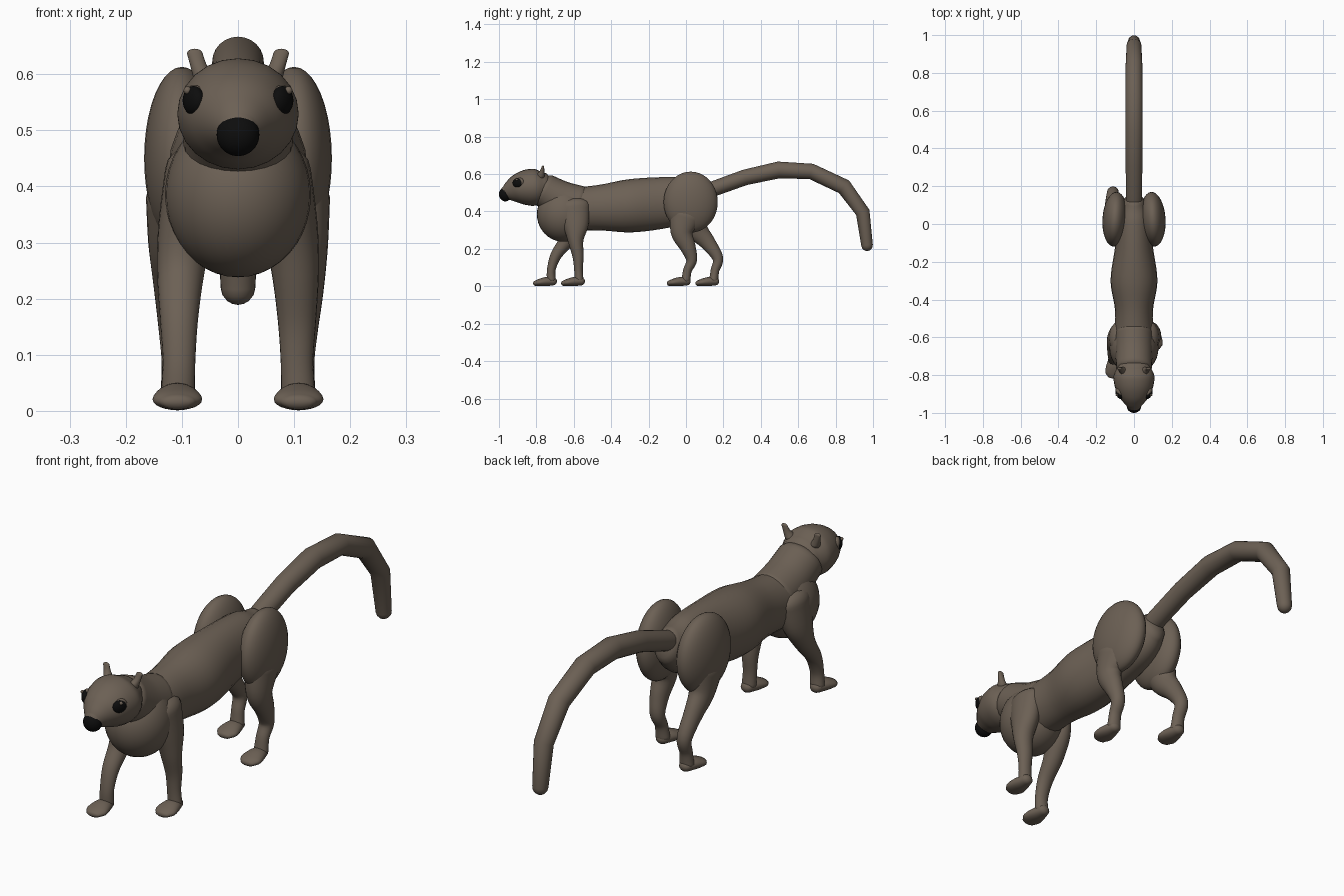
import bpy, bmesh, math
from mathutils import Vector, Matrix

cube = bpy.data.objects.get("Cube")
if cube:
    bpy.data.objects.remove(cube, do_unlink=True)


def material(name, color):
    m = bpy.data.materials.new(name)
    m.use_nodes = True
    m.diffuse_color = (*color, 1)
    m.node_tree.nodes["Principled BSDF"].inputs["Base Color"].default_value = (*color, 1)
    return m


FUR = material("brown fur", (0.15, 0.118, 0.09))
BLACK = material("black", (0.004, 0.004, 0.004))


def finish(name, bm, mat):
    bmesh.ops.recalc_face_normals(bm, faces=bm.faces)
    for f in bm.faces:
        f.smooth = True
    me = bpy.data.meshes.new(name)
    bm.to_mesh(me)
    bm.free()
    me.materials.append(mat)
    ob = bpy.data.objects.new(name, me)
    bpy.context.collection.objects.link(ob)
    return ob


def ball(name, center, radii, mat=FUR, turn=0.0, tilt=0.0):
    bm = bmesh.new()
    bmesh.ops.create_uvsphere(bm, u_segments=32, v_segments=20, radius=1)
    m = (Matrix.Translation(center) @ Matrix.Rotation(turn, 4, 'Z')
         @ Matrix.Rotation(tilt, 4, 'X') @ Matrix.Diagonal((*radii, 1)))
    bmesh.ops.transform(bm, matrix=m, verts=bm.verts)
    return finish(name, bm, mat)


def spline(pts, steps):
    """Catmull-Rom through all values of each point."""
    out = []
    n = len(pts)
    for i in range(n - 1):
        p0, p1, p2, p3 = (Vector(pts[max(0, min(n - 1, i + k))]) for k in (-1, 0, 1, 2))
        for s in range(steps):
            t = s / steps
            out.append(0.5 * (2 * p1 + (p2 - p0) * t + (2 * p0 - 5 * p1 + 4 * p2 - p3) * t ** 2
                              + (3 * p1 - p0 - 3 * p2 + p3) * t ** 3))
    out.append(Vector(pts[-1]))
    return out


def limb(name, pts, steps=5, sides=24, x=0.0, cap=1.0):
    """Tube through (x, y, z, half width, half depth) with rounded ends."""
    pts = [(p[0] + x, *p[1:]) for p in pts]
    line = spline(pts, steps) if steps > 1 else [Vector(p) for p in pts]
    pos = [Vector(p[:3]) for p in line]
    rings = []
    for i, p in enumerate(line):
        t = pos[min(i + 1, len(pos) - 1)] - pos[max(i - 1, 0)]
        t.x = 0
        rings.append((pos[i], t.normalized(), p[3], p[4]))

    def dome(ring, sign):
        c, t, a, b = ring
        return [(c + t * sign * cap * min(a, b) * math.sin(w), t, a * math.cos(w), b * math.cos(w))
                for w in (math.radians(d) for d in (25, 50, 70, 85))]

    rings = dome(rings[0], -1)[::-1] + rings + dome(rings[-1], 1)
    bm = bmesh.new()
    loops = []
    for c, t, a, b in rings:
        n = t.cross(Vector((1, 0, 0)))
        loops.append([bm.verts.new(c + Vector((a * math.cos(w), 0, 0)) + n * b * math.sin(w))
                      for w in (2 * math.pi * k / sides for k in range(sides))])
    for lo, hi in zip(loops, loops[1:]):
        for k in range(sides):
            j = (k + 1) % sides
            bm.faces.new((lo[k], lo[j], hi[j], hi[k]))
    bm.faces.new(loops[0])
    bm.faces.new(loops[-1])
    return finish(name, bm, FUR)


# Torso, chest and neck
limb("torso", [(0, -0.62, 0.41, 0.105, 0.115), (0, -0.46, 0.42, 0.1, 0.122),
               (0, -0.3, 0.43, 0.124, 0.142), (0, -0.12, 0.447, 0.1, 0.137),
               (0, 0.04, 0.465, 0.085, 0.115), (0, 0.12, 0.49, 0.055, 0.075)], cap=0.6)
ball("chest", (0, -0.655, 0.385), (0.13, 0.142, 0.147))
limb("neck", [(0, -0.58, 0.43, 0.1, 0.11), (0, -0.67, 0.465, 0.098, 0.1),
              (0, -0.76, 0.515, 0.095, 0.09)], cap=0.4)

# Head with tapering muzzle
limb("head", [(0, -0.755, 0.535, 0.085, 0.074), (0, -0.8, 0.53, 0.107, 0.097),
              (0, -0.85, 0.528, 0.104, 0.096), (0, -0.9, 0.52, 0.087, 0.08),
              (0, -0.94, 0.508, 0.058, 0.056), (0, -0.965, 0.498, 0.036, 0.036)], cap=0.55)
ball("nose", (0, -0.966, 0.492), (0.038, 0.034, 0.038), BLACK)

# Eyes and ears
for s, side in ((1, "left"), (-1, "right")):
    turn = -s * math.radians(28)
    ball(side + "_eye", (s * 0.079, -0.9, 0.553), (0.016, 0.029, 0.026), BLACK, turn)
    ball(side + "_eyelid", (s * 0.078, -0.891, 0.555), (0.016, 0.027, 0.026), FUR, turn)
    ball(side + "_eye_glint", (s * 0.09, -0.905, 0.571), (0.007, 0.007, 0.007))
    limb(side + "_ear", [(s * 0.06, -0.775, 0.595, 0.02, 0.02), (s * 0.07, -0.769, 0.615, 0.015, 0.012),
                         (s * 0.077, -0.765, 0.637, 0.014, 0.007)], sides=16, cap=1.2)

# Tail, bent in straight segments
limb("tail", [(0, 0.05, 0.485, 0.043, 0.04), (0, 0.165, 0.528, 0.043, 0.041),
              (0, 0.315, 0.582, 0.044, 0.042), (0, 0.495, 0.622, 0.046, 0.045),
              (0, 0.67, 0.614, 0.046, 0.042), (0, 0.845, 0.532, 0.044, 0.043),
              (0, 0.945, 0.395, 0.039, 0.038), (0, 0.968, 0.22, 0.031, 0.031)], steps=1)


# Foot with heel at y and toes pointing forward
def foot(name, x, y):
    limb(name, [(x, y, 0.027, 0.026, 0.022), (x, y - 0.04, 0.025, 0.039, 0.024),
                (x, y - 0.075, 0.02, 0.044, 0.019), (x, y - 0.095, 0.016, 0.032, 0.014)], cap=0.9)


# Front legs, right one striding forward
front = {"left": (1, [(-0.6, 0.43), (-0.59, 0.33), (-0.59, 0.245), (-0.577, 0.16), (-0.575, 0.09), (-0.572, 0.035)], -0.56),
         "right": (-1, [(-0.6, 0.43), (-0.61, 0.33), (-0.64, 0.245), (-0.695, 0.165), (-0.72, 0.09), (-0.72, 0.035)], -0.71)}
front_size = [(0.078, 0.052, 0.085), (0.092, 0.05, 0.07), (0.102, 0.042, 0.042),
              (0.105, 0.034, 0.03), (0.105, 0.029, 0.023), (0.107, 0.03, 0.024)]
for side, (s, path, heel) in front.items():
    limb(side + "_front_leg", [(s * x, y, z, a, b) for (y, z), (x, a, b) in zip(path, front_size)], cap=0.8)
    foot(side + "_front_foot", s * 0.108, heel)

# Hind legs with large rounded haunches, right one stretched back
hind = {"left": (1, [(0.0, 0.38), (-0.022, 0.29), (0.01, 0.21), (0.03, 0.14), (0.008, 0.085), (0.0, 0.035)], 0.005),
        "right": (-1, [(0.03, 0.38), (0.06, 0.3), (0.115, 0.235), (0.17, 0.15), (0.155, 0.085), (0.148, 0.035)], 0.158)}
hind_size = [(0.108, 0.056, 0.09), (0.114, 0.046, 0.06), (0.116, 0.036, 0.042),
             (0.112, 0.03, 0.029), (0.109, 0.027, 0.023), (0.108, 0.03, 0.024)]
for side, (s, path, heel) in hind.items():
    ball(side + "_haunch", (s * 0.1, 0.025, 0.45), (0.067, 0.145, 0.163), FUR, s * 0.06)
    limb(side + "_hind_leg", [(s * x, y, z, a, b) for (y, z), (x, a, b) in zip(path, hind_size)], cap=0.8)
    foot(side + "_hind_foot", s * 0.108, heel)
